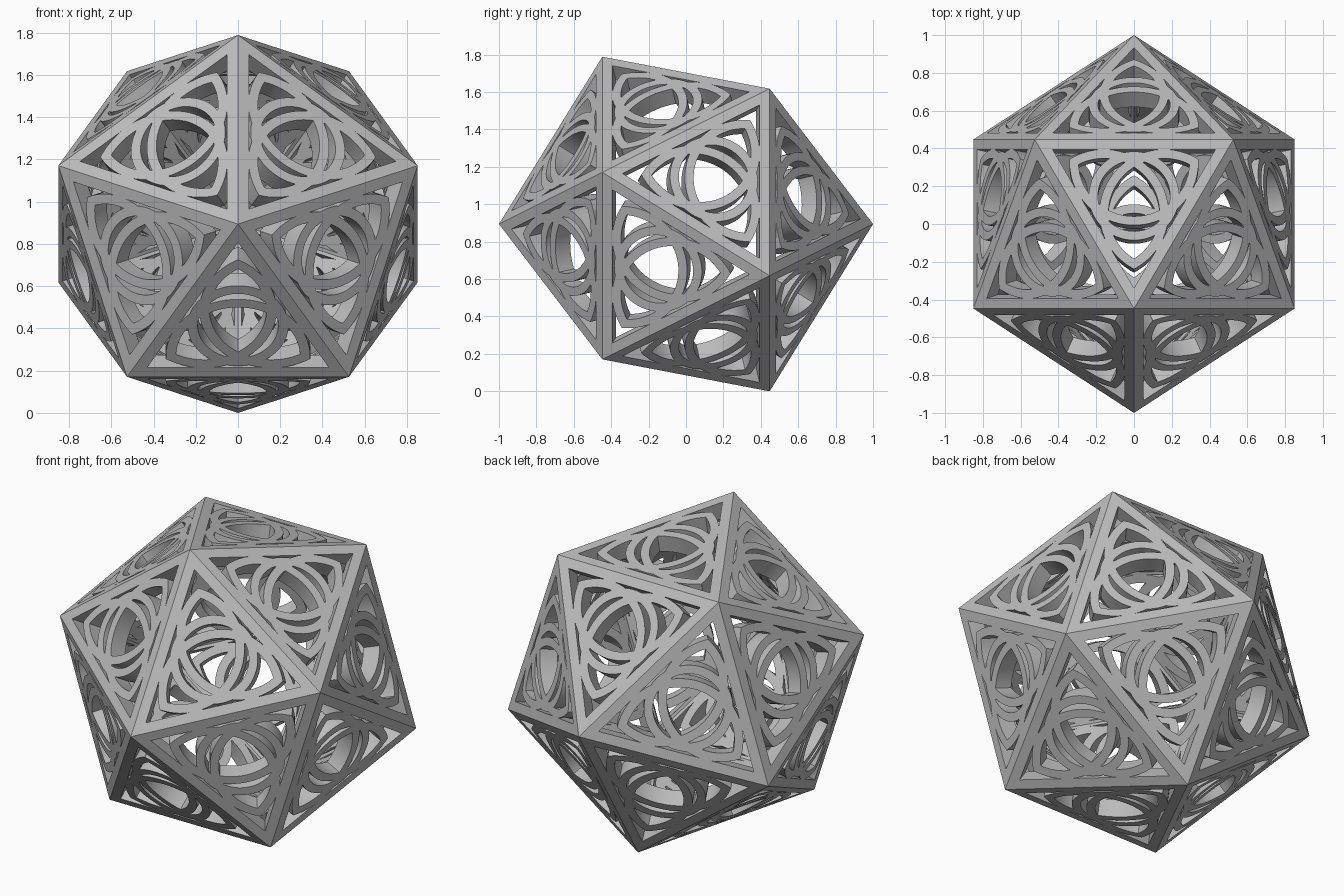
import bpy, bmesh
from math import sin, cos, acos, pi, sqrt
from mathutils import Vector, Matrix

if "Cube" in bpy.data.objects:
    bpy.data.objects.remove(bpy.data.objects["Cube"], do_unlink=True)

DEPTH = 0.10        # thickness of frame and panels
RIM = 0.055         # strut width on each face
ARC_R = 0.318       # knot arc radius
RING_R = 0.215      # radius of the ring woven through the knot
HALF = 0.024        # half width of a knot band
CENTRE = Vector((0, 0, 2 / sqrt(5)))

grey = bpy.data.materials.new("plain_grey")
grey.use_nodes = True
grey.diffuse_color = (0.5, 0.5, 0.5, 1)
grey.node_tree.nodes["Principled BSDF"].inputs["Base Color"].default_value = (0.5, 0.5, 0.5, 1)


def add_object(name, mesh):
    obj = bpy.data.objects.new(name, mesh)
    bpy.context.scene.collection.objects.link(obj)
    return obj


def mesh_object(name, bm):
    bmesh.ops.recalc_face_normals(bm, faces=bm.faces[:])
    mesh = bpy.data.meshes.new(name)
    bm.to_mesh(mesh)
    bm.free()
    mesh.materials.append(grey)
    return add_object(name, mesh)


def band(name, centre, radius, span, steps, closed=False):
    """Flat curved band; span(rho) gives start and end angle at radius rho."""
    bm = bmesh.new()
    rows = []
    for i in range(steps if closed else steps + 1):
        row = []
        for rho, z in ((radius - HALF, -DEPTH), (radius + HALF, -DEPTH),
                       (radius + HALF, 0), (radius - HALF, 0)):
            start, end = span(rho)
            a = start + (end - start) * i / steps
            row.append(bm.verts.new((centre.x + rho * cos(a), centre.y + rho * sin(a), z)))
        rows.append(row)
    pairs = list(zip(rows, rows[1:]))
    if closed:
        pairs.append((rows[-1], rows[0]))
    else:
        bm.faces.new(rows[0])
        bm.faces.new(rows[-1])
    for p, q in pairs:
        for k in range(4):
            m = (k + 1) % 4
            bm.faces.new((p[k], p[m], q[m], q[k]))
    return mesh_object(name, bm)


# Icosahedron corners: two poles on y and two staggered rings of five
corners = [Vector((0, -1, 0)), Vector((0, 1, 0))]
for i in range(5):
    a = 2 * pi * i / 5
    ring = Vector((2 * sin(a), -1, 2 * cos(a))) / sqrt(5)
    corners += [ring, -ring]
hull = bmesh.new()
for c in corners:
    hull.verts.new(c)
bmesh.ops.convex_hull(hull, input=hull.verts[:])
triangles = [[v.co.copy() for v in f.verts] for f in hull.faces]
hull.free()

# Frame: thick shell with a straight triangular window in every face
bm = bmesh.new()
for tri in triangles:
    mid = sum(tri, Vector()) / 3
    normal = mid.normalized()
    inradius = ((tri[0] + tri[1]) / 2 - mid).length
    shrink = 1 - DEPTH / mid.length
    window = [mid + (c - mid) * (1 - RIM / inradius) for c in tri]
    loops = [tri, window, [w - normal * DEPTH for w in window], [c * shrink for c in tri]]
    verts = [[bm.verts.new(p) for p in loop] for loop in loops]
    for a, b in zip(verts, verts[1:]):
        for k in range(3):
            m = (k + 1) % 3
            bm.faces.new((a[k], a[m], b[m], b[k]))
bmesh.ops.remove_doubles(bm, verts=bm.verts[:], dist=0.0001)
frame = mesh_object("frame", bm)
frame.location = CENTRE


# Knot: three arcs mitred at the tips plus a ring, joined into one solid
def knot_arc(i):
    angle = -pi / 2 + 2 * pi * i / 3
    centre = Vector((cos(angle), sin(angle), 0)) * ARC_R / sqrt(3)
    facing = angle + pi

    def span(rho):
        reach = pi / 6 + acos(ARC_R / (2 * rho)) + 0.003
        return facing - reach, facing + reach
    return band("knot_arc", centre, ARC_R, span, 40)


parts = [knot_arc(i) for i in range(3)]
parts.append(band("knot_ring", Vector(), RING_R, lambda rho: (0, 2 * pi), 64, True))
base = parts[0]
for part in parts[1:]:
    mod = base.modifiers.new("join", "BOOLEAN")
    mod.operation = "UNION"
    mod.solver = "EXACT"
    mod.object = part
graph = bpy.context.evaluated_depsgraph_get()
knot_mesh = bpy.data.meshes.new_from_object(base.evaluated_get(graph))
knot_mesh.name = "knot_panel"
for part in parts:
    bpy.data.objects.remove(part, do_unlink=True)

# One knot panel in each window, its tips towards the corners
panels = []
for i, tri in enumerate(triangles):
    mid = sum(tri, Vector()) / 3
    z = mid.normalized()
    y = (tri[0] - mid).normalized()
    x = y.cross(z)
    turn = Matrix((x, y, z)).transposed().to_4x4()
    panel = add_object(f"knot_panel_{i + 1:02d}", knot_mesh)
    panel.matrix_world = Matrix.Translation(mid + CENTRE) @ turn
    panels.append(panel)

# Smooth the curved band sides, keep the flat faces crisp
for obj in bpy.context.selected_objects:
    obj.select_set(False)
panels[0].select_set(True)
bpy.context.view_layer.objects.active = panels[0]
bpy.ops.object.shade_smooth_by_angle(angle=pi / 6)
